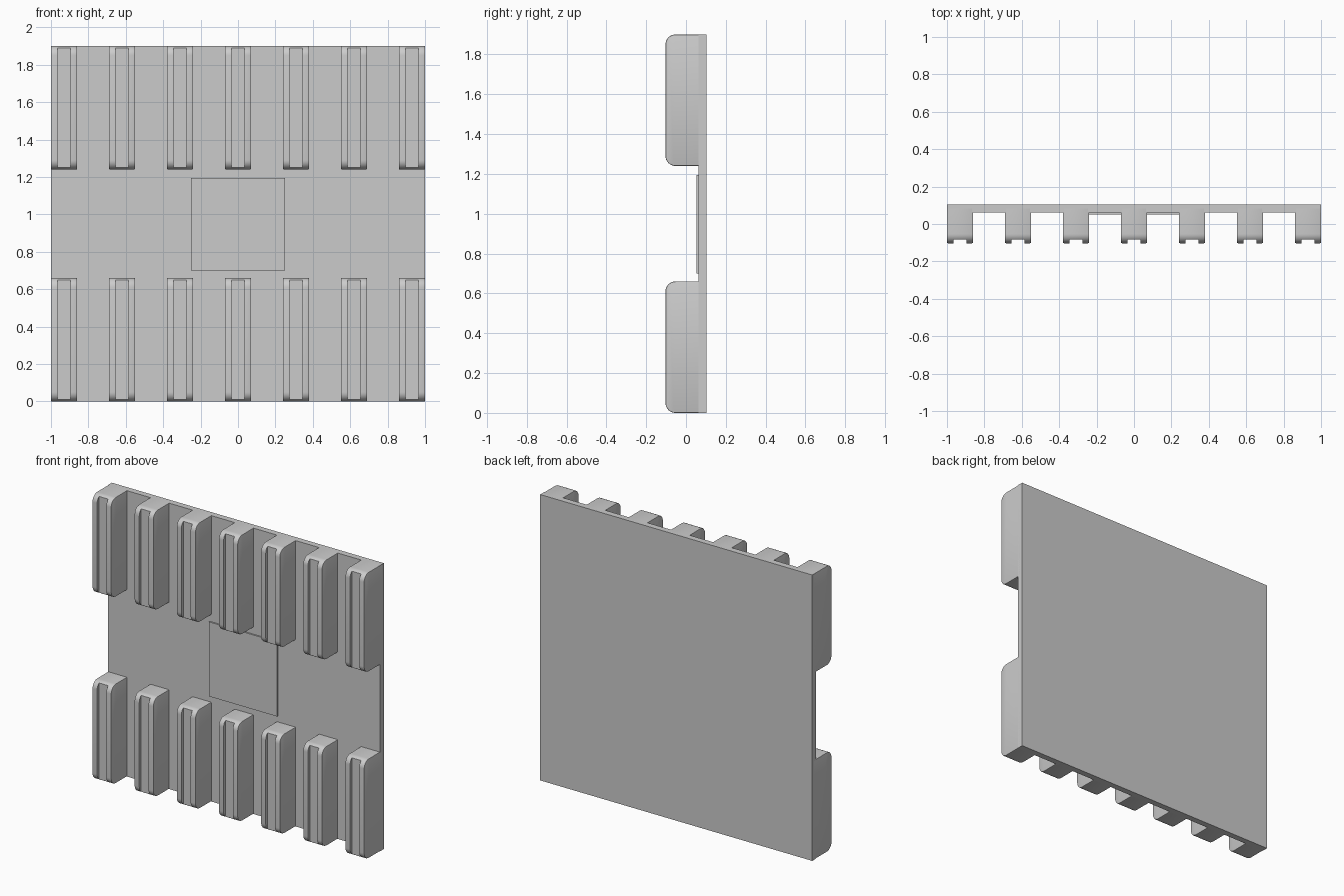
import bpy
import bmesh
from math import sin, cos, pi, radians

cube = bpy.data.objects.get("Cube")
if cube:
    bpy.data.objects.remove(cube)

WIDTH, HEIGHT = 2.0, 1.9
BACK, PLATE_FRONT, PANEL_FRONT, RIB_FRONT = 0.103, 0.062, 0.052, -0.103
RIB_W, RIB_H, RADIUS = 0.14, 0.66, 0.05
GROOVE_W, GROOVE_DEPTH = 0.068, 0.02
RIB_COUNT, RIB_PITCH = 7, 0.31


def box(name, x, y, z):
    """Box from (min, max) ranges on each axis."""
    bpy.ops.mesh.primitive_cube_add(size=1, location=[sum(r) / 2 for r in (x, y, z)])
    obj = bpy.context.object
    obj.name = name
    obj.scale = [r[1] - r[0] for r in (x, y, z)]
    bpy.ops.object.transform_apply(location=True, rotation=False, scale=True)
    return obj


def rib_mesh():
    """Side profile with rounded front corners, extruded across the rib width."""
    inner = BACK - 0.02
    profile = [(inner, 0), (inner, RIB_H)]
    steps = 8
    for z, start in ((RIB_H - RADIUS, pi / 2), (RADIUS, pi)):
        for i in range(steps + 1):
            a = start + i / steps * pi / 2
            profile.append((RIB_FRONT + RADIUS + RADIUS * cos(a), z + RADIUS * sin(a)))

    bm = bmesh.new()
    face = bm.faces.new([bm.verts.new((-RIB_W / 2, y, z)) for y, z in profile])
    moved = bmesh.ops.extrude_face_region(bm, geom=[face])["geom"]
    bmesh.ops.translate(bm, vec=(RIB_W, 0, 0),
                        verts=[v for v in moved if isinstance(v, bmesh.types.BMVert)])
    bmesh.ops.recalc_face_normals(bm, faces=bm.faces)

    # Slightly soften the outline of both side faces
    rims = [e for e in bm.edges
            if abs(e.verts[0].co.x - e.verts[1].co.x) < 1e-5
            and min(v.co.y for v in e.verts) < PLATE_FRONT]
    bmesh.ops.bevel(bm, geom=rims, offset=0.005, segments=2, profile=0.5, affect='EDGES')
    mesh = bpy.data.meshes.new("rib")
    bm.to_mesh(mesh)
    bm.free()
    return mesh


# Back plate and raised centre panel
box("back_plate", (-WIDTH / 2, WIDTH / 2), (PLATE_FRONT, BACK), (0, HEIGHT))
box("centre_panel", (-0.25, 0.25), (PANEL_FRONT, PLATE_FRONT + 0.01), (0.7, 1.195))

# Master rib with a groove cut along its front
rib = bpy.data.objects.new("lower_rib_1", rib_mesh())
bpy.context.collection.objects.link(rib)
cutter = box("groove_cutter", (-GROOVE_W / 2, GROOVE_W / 2),
             (RIB_FRONT - 0.1, RIB_FRONT + GROOVE_DEPTH), (-0.1, RIB_H + 0.1))
cutter.hide_render = True
cut = rib.modifiers.new("groove", 'BOOLEAN')
cut.operation = 'DIFFERENCE'
cut.solver = 'EXACT'
cut.object = cutter

bpy.ops.object.select_all(action='DESELECT')
rib.select_set(True)
bpy.context.view_layer.objects.active = rib
bpy.ops.object.modifier_apply(modifier=cut.name)
bpy.data.objects.remove(cutter)
bpy.ops.object.shade_smooth_by_angle(angle=radians(30))

# Two rows of ribs sharing one mesh
for row, z in (("lower", 0), ("upper", HEIGHT - RIB_H)):
    for i in range(RIB_COUNT):
        name = f"{row}_rib_{i + 1}"
        obj = rib
        if name != rib.name:
            obj = rib.copy()
            obj.name = name
            bpy.context.collection.objects.link(obj)
        obj.location = ((i - (RIB_COUNT - 1) / 2) * RIB_PITCH, 0, z)
